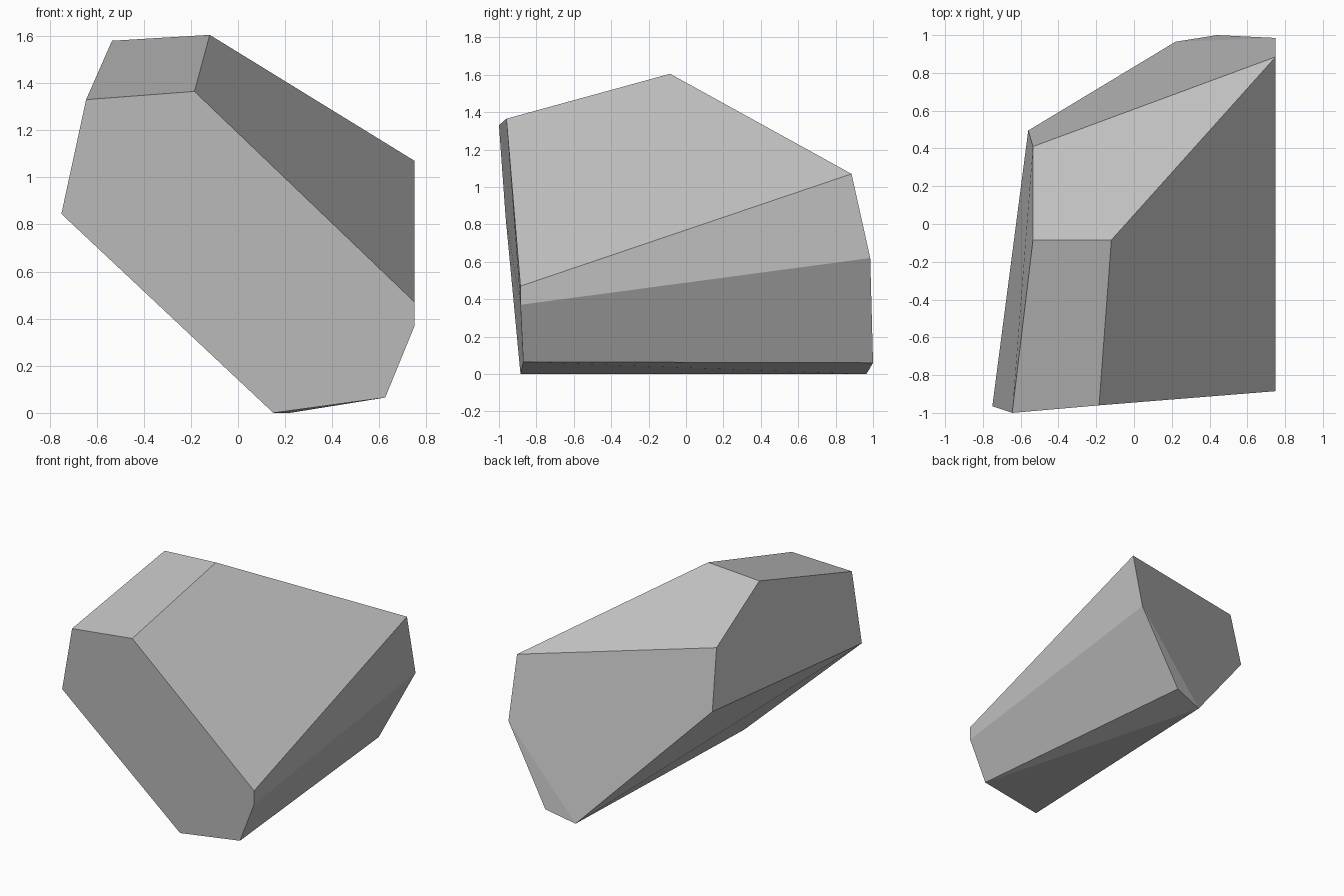
import bpy
import bmesh
from math import radians

# Remove the default cube
cube = bpy.data.objects.get("Cube")
if cube:
    bpy.data.objects.remove(cube, do_unlink=True)

# Stone material
stone = bpy.data.materials.new("stone grey")
stone.use_nodes = True
grey = (0.52, 0.52, 0.52, 1)
stone.diffuse_color = grey
stone.node_tree.nodes["Principled BSDF"].inputs["Base Color"].default_value = grey

# Corners of the chiselled boulder
front_end = [(-0.645, -1, 1.33), (-0.185, -0.96, 1.365), (0.75, -0.885, 0.47),
             (0.75, -0.885, 0.37), (0.625, -0.87, 0.065), (0.15, -0.885, 0),
             (-0.75, -0.965, 0.845)]
top_ridge = [(-0.535, -0.085, 1.58), (-0.12, -0.085, 1.605)]
back_end = [(-0.535, 0.41, 1.28), (0.75, 0.885, 1.07), (0.75, 0.985, 0.62),
            (0.44, 1, 0.06), (0.22, 0.965, 0), (-0.56, 0.495, 0.85)]

# Wrap the corners in a hull and merge nearly flat facets
bm = bmesh.new()
for corner in front_end + top_ridge + back_end:
    bm.verts.new(corner)
bmesh.ops.convex_hull(bm, input=bm.verts)
bmesh.ops.dissolve_limit(bm, angle_limit=radians(7), verts=bm.verts, edges=bm.edges)
bmesh.ops.recalc_face_normals(bm, faces=bm.faces)

mesh = bpy.data.meshes.new("boulder")
bm.to_mesh(mesh)
bm.free()
mesh.materials.append(stone)
boulder = bpy.data.objects.new("boulder", mesh)
bpy.context.scene.collection.objects.link(boulder)
